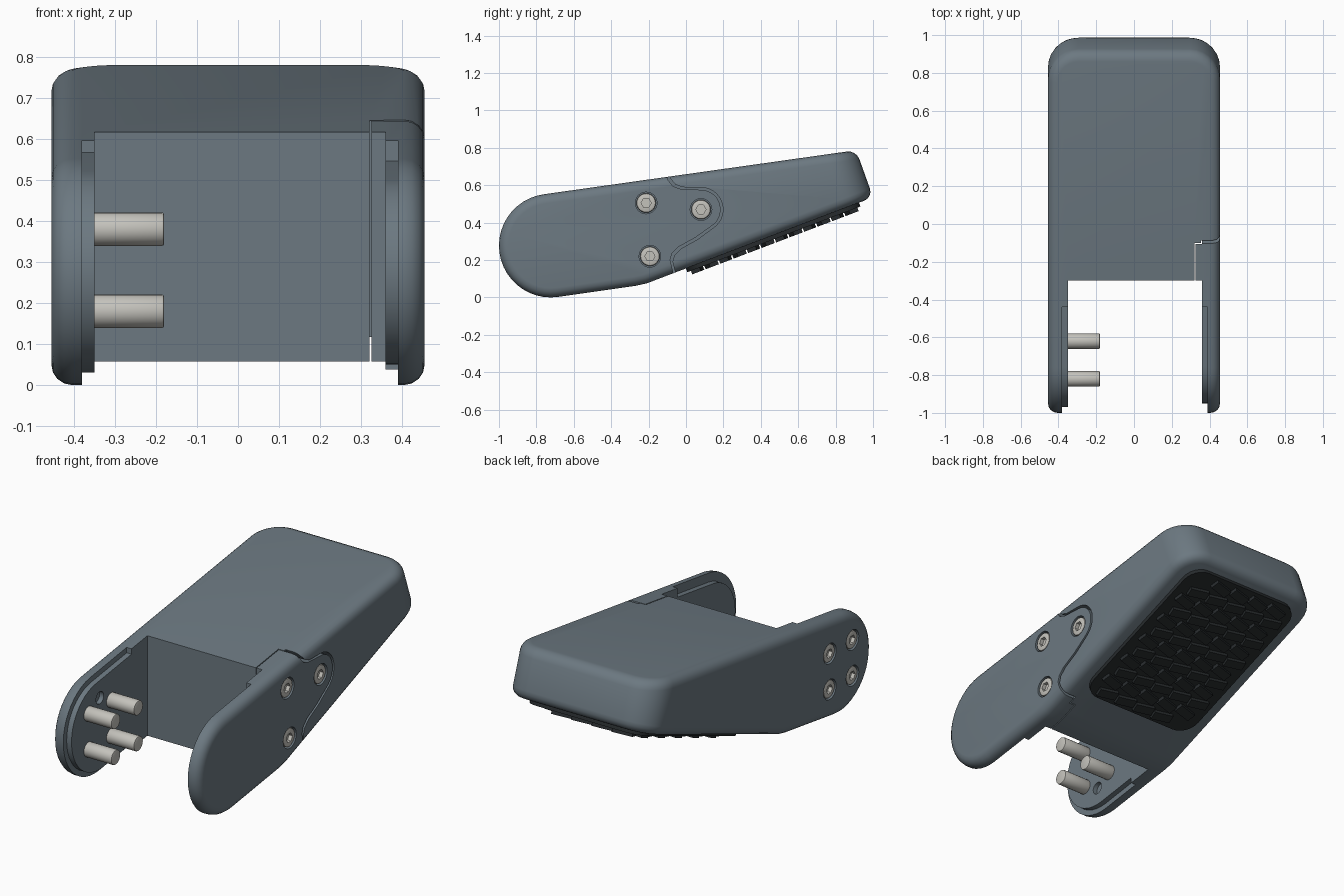
import bpy, bmesh, math
from mathutils import Matrix, Vector

if "Cube" in bpy.data.objects:
    bpy.data.objects.remove(bpy.data.objects["Cube"])


def material(name, rgb):
    m = bpy.data.materials.new(name)
    m.diffuse_color = (*rgb, 1)
    m.use_nodes = True
    m.node_tree.nodes["Principled BSDF"].inputs["Base Color"].default_value = m.diffuse_color
    return m


GREY = material("blue grey shell", (0.15, 0.19, 0.22))
DARK = material("black rubber", (0.02, 0.024, 0.026))
STEEL = material("pale steel", (0.55, 0.54, 0.50))


def finish(bm, name, mat):
    bmesh.ops.recalc_face_normals(bm, faces=bm.faces[:])
    me = bpy.data.meshes.new(name)
    bm.to_mesh(me)
    bm.free()
    ob = bpy.data.objects.new(name, me)
    bpy.context.collection.objects.link(ob)
    me.materials.append(mat)
    return ob


def prism_bm(pts, x0, x1):
    """Side profile (y, z) extruded along x."""
    bm = bmesh.new()
    f = bm.faces.new([bm.verts.new((x0, y, z)) for y, z in pts])
    r = bmesh.ops.extrude_face_region(bm, geom=[f])
    bmesh.ops.translate(bm, vec=(x1 - x0, 0, 0),
                        verts=[v for v in r["geom"] if isinstance(v, bmesh.types.BMVert)])
    bmesh.ops.recalc_face_normals(bm, faces=bm.faces[:])
    return bm


def prism(name, pts, x0, x1, mat=GREY):
    return finish(prism_bm(pts, x0, x1), name, mat)


def box(x0, x1, y0, y1, z0=-1, z1=2):
    return prism("cutter", [(y0, z0), (y1, z0), (y1, z1), (y0, z1)], x0, x1)


def arc(cy, cz, r, a0, a1, n):
    out = []
    for i in range(n + 1):
        a = math.radians(a0 + (a1 - a0) * i / n)
        out.append((cy + r * math.cos(a), cz + r * math.sin(a)))
    return out


def rod(name, y, z, r, x0, x1, mat=GREY, n=24, bevel=0.0):
    bm = prism_bm(arc(y, z, r, 0, 360 - 360 / n, n - 1), x0, x1)
    if bevel:
        rims = [e for e in bm.edges if e.calc_face_angle(0) > 1.2]
        bmesh.ops.bevel(bm, geom=rims, offset=bevel, segments=2, profile=0.5, affect='EDGES')
    return finish(bm, name, mat)


def cut(ob, cutter, op='DIFFERENCE'):
    m = ob.modifiers.new("cut", 'BOOLEAN')
    m.operation, m.solver, m.object = op, 'EXACT', cutter
    bpy.context.view_layer.objects.active = ob
    bpy.ops.object.modifier_apply(modifier=m.name)
    bpy.data.objects.remove(cutter)


def duplicate(ob, name):
    c = ob.copy()
    c.data = ob.data.copy()
    c.name = name
    bpy.context.collection.objects.link(c)
    return c


# whole outer shell: side profile with rounded toe corners and soft rims
CY, CZ, R = -0.723, 0.277, 0.277
profile = arc(CY, CZ, R, 98, 278, 22) + [(-0.27, 0.062), (-0.21, 0.075), (-0.15, 0.098),
                                         (1.0, 0.535), (0.91, 0.787)]
bm = prism_bm(profile, -0.455, 0.455)
toe = [e for e in bm.edges if all(v.co.y > 0.8 for v in e.verts)
       and abs(e.verts[0].co.x - e.verts[1].co.x) < 0.01]
bmesh.ops.bevel(bm, geom=toe, offset=0.16, segments=7, profile=0.5, affect='EDGES')
rims = [e for e in bm.edges if e.calc_face_angle(0) > 0.7]
bmesh.ops.bevel(bm, geom=rims, offset=0.05, segments=4, profile=0.5,
                affect='EDGES', clamp_overlap=False)
body = finish(bm, "pedal_body", GREY)

# open gap between the two arms
cut(body, box(-0.35, 0.36, -2, -0.30))
cut(body, box(-0.38, 0.39, -2, -0.44))


# split off the right arm with its rounded boss
def arm_outline(g):
    low = [(-0.07, -0.1), (-0.07, 0.14), (-0.085, 0.20), (-0.075, 0.235),
           (-0.04, 0.27), (0.05, 0.32)]
    high = [(-0.03, 0.58), (-0.07, 0.595), (-0.095, 0.625), (-0.11, 0.66), (-0.12, 0.9)]
    return ([(-1.2, -0.1)] + [(y + g, z - g * 0.7) for y, z in low]
            + arc(0.08, 0.47, 0.105 + g, -58, 90, 14)
            + [(y + g, z + g * 0.7) for y, z in high] + [(-1.2, 0.9)])


arm = duplicate(body, "right_arm")
mount = duplicate(body, "right_arm_mount")
cut(arm, prism("cutter", arm_outline(0), 0.36, 0.6), 'INTERSECT')
cut(mount, box(0.325, 0.362, -0.4, -0.105), 'INTERSECT')
cut(body, prism("cutter", arm_outline(0.013), 0.355, 0.6))
cut(body, box(0.32, 0.6, -2, -0.10))


# inner plates on both arms
def plate(name, inset, x0, x1):
    end = [(-0.435, 0.04 + inset), (-0.435, 0.597 - inset)]
    return prism(name, arc(CY, CZ, R - inset, 98, 278, 22) + end, x0, x1)


left_plate = plate("left_inner_plate", 0.03, -0.382, -0.35)
plate("right_inner_plate", 0.05, 0.36, 0.392)
for z in (0.43, 0.13):
    cut(left_plate, rod("cutter", -0.72, z, 0.034, -0.375, -0.3))


# socket screws sunk in the outer faces
def screw(host, y, z, side, r):
    def span(a, b):
        return min(side * a, side * b), max(side * a, side * b)
    cut(host, rod("cutter", y, z, r + 0.006, *span(0.425, 0.6)))
    head = rod("screw_head", y, z, r, *span(0.415, 0.453), STEEL, 24, 0.009)
    cut(head, rod("cutter", y, z, r * 0.52, *span(0.432, 0.6), STEEL, 6))


for y, z in ((-0.213, 0.505), (0.08, 0.47), (-0.193, 0.22)):
    screw(arm, y, z, 1, 0.052)
for y in (-0.62, -0.82):
    for z in (0.38, 0.18):
        screw(body, y, z, -1, 0.05)
        rod("bolt_shaft", y, z, 0.041, -0.36, -0.18, STEEL, 20, 0.006)

# rubber pad under the body, laid on the sloping sole
tilt = Matrix.Translation((0, 0.462, 0.331)) @ Matrix.Rotation(math.atan(0.38), 4, 'X')
W, L, C = 0.36, 0.495, 0.10
outline = []
for sx, sy, a in ((1, 1, 0), (-1, 1, 90), (-1, -1, 180), (1, -1, 270)):
    outline += arc(sx * (W - C), sy * (L - C), C, a, a + 90, 6)
bm = bmesh.new()
f = bm.faces.new([bm.verts.new((x, y, -0.022)) for x, y in outline])
r = bmesh.ops.extrude_face_region(bm, geom=[f])
bmesh.ops.translate(bm, vec=(0, 0, 0.035),
                    verts=[v for v in r["geom"] if isinstance(v, bmesh.types.BMVert)])
bm.transform(tilt)
finish(bm, "rubber_pad", DARK)

# staggered slanted tread blocks
bm = bmesh.new()
for row in range(12):
    v = -0.44 + row * 0.08
    for col in range(5):
        u = -0.255 + col * 0.125 + (0.02 if row % 2 else -0.01)
        if abs(u) > 0.25 and abs(v) > 0.42:
            continue
        spin = Matrix.Rotation(math.radians(14 if row % 2 else -10), 4, 'Z')
        place = tilt @ Matrix.Translation((u, v, -0.029)) @ spin
        bmesh.ops.create_cube(bm, size=1, matrix=place @ Matrix.Diagonal((0.112, 0.05, 0.026, 1)))
finish(bm, "tread_blocks", DARK)

# smooth shading with sharp edges kept
for ob in bpy.data.objects:
    bpy.ops.object.select_all(action='DESELECT')
    ob.select_set(True)
    bpy.context.view_layer.objects.active = ob
    bpy.ops.object.shade_smooth_by_angle(angle=math.radians(32))
